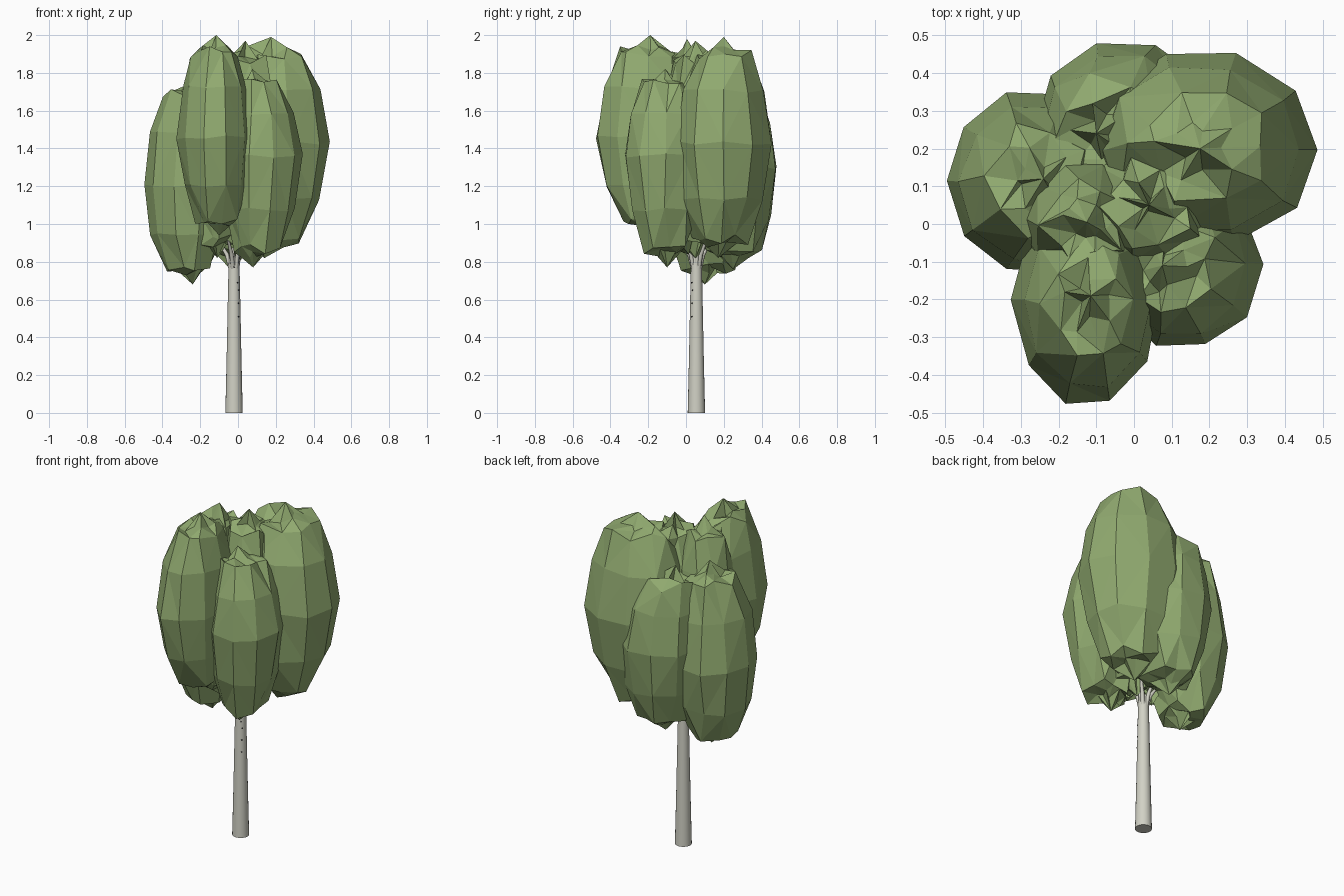
import bpy, bmesh, math, random
from mathutils import Vector

if "Cube" in bpy.data.objects:
    bpy.data.objects.remove(bpy.data.objects["Cube"])

random.seed(11)


def material(name, color):
    m = bpy.data.materials.new(name)
    m.diffuse_color = (*color, 1)
    m.use_nodes = True
    m.node_tree.nodes["Principled BSDF"].inputs["Base Color"].default_value = m.diffuse_color
    return m


LEAF = material("leaf_green", (0.28, 0.40, 0.16))
BARK = material("pale_bark", (0.64, 0.64, 0.56))
DARK = material("dark_bark", (0.03, 0.03, 0.03))


def finish(bm, name, mat, smooth=False):
    bmesh.ops.recalc_face_normals(bm, faces=bm.faces[:])
    mesh = bpy.data.meshes.new(name)
    bm.to_mesh(mesh)
    bm.free()
    ob = bpy.data.objects.new(name, mesh)
    bpy.context.collection.objects.link(ob)
    mesh.materials.append(mat)
    for p in mesh.polygons:
        p.use_smooth = smooth and len(p.vertices) == 4
    return ob


def loft(bm, rings, start=None, end=None):
    """Skin equal vertex rings, closing each end with a fan or a flat cap."""
    n = len(rings[0])
    for a, b in zip(rings, rings[1:]):
        for i in range(n):
            bm.faces.new((a[i], a[(i + 1) % n], b[(i + 1) % n], b[i]))
    for ring, tip in ((rings[0], start), (rings[-1], end)):
        if tip is None:
            bm.faces.new(ring)
        else:
            for i in range(n):
                bm.faces.new((tip, ring[i], ring[(i + 1) % n]))


def clump(name, top, mid, bottom, rx, ry, n=10):
    """Tall faceted leaf mass with ragged ends; axis bends from top to bottom."""
    top, mid, bottom = Vector(top), Vector(mid), Vector(bottom)
    bm = bmesh.new()
    rings = []
    # latitude, radius factor, raggedness
    for lat, r, rag in ((76, 0.26, 0.3), (57, 0.56, 0.1), (29, 0.85, 0), (0, 1, 0),
                        (-29, 0.85, 0), (-57, 0.56, 0.1), (-76, 0.26, 0.3)):
        s = math.sin(math.radians(lat))
        tip = top if s > 0 else bottom
        z = mid.z + (tip.z - mid.z) * abs(s)
        if abs(lat) > 60:
            z -= 0.06 * s
        axis = mid.lerp(tip, s * s * 0.8)
        ring = []
        for i in range(n):
            a = math.tau * i / n
            # end rings alternate in and out to form the spiky crown
            w = r * (1 + (rag if i % 2 else -rag))
            j, jz = (0.02, 0.03) if rag else (0.007, 0.012)
            ring.append(bm.verts.new((
                axis.x + rx * w * math.cos(a) + random.uniform(-j, j),
                axis.y + ry * w * math.sin(a) + random.uniform(-j, j),
                z + random.uniform(-jz, jz))))
        rings.append(ring)
    loft(bm, rings, bm.verts.new(top), bm.verts.new(bottom))
    bmesh.ops.triangulate(bm, faces=[f for f in bm.faces if len(f.verts) == 4])
    return finish(bm, name, LEAF)


def limb(name, points, radii, n, mat=BARK):
    """Tapered round limb along a path."""
    bm = bmesh.new()
    pts = [Vector(p) for p in points]
    rings = []
    for k, (p, r) in enumerate(zip(pts, radii)):
        d = pts[min(k + 1, len(pts) - 1)] - pts[max(k - 1, 0)]
        q = Vector((0, 0, 1)).rotation_difference(d)
        rings.append([bm.verts.new(p + q @ Vector((r * math.cos(math.tau * i / n),
                                                   r * math.sin(math.tau * i / n), 0)))
                      for i in range(n)])
    loft(bm, rings)
    return finish(bm, name, mat, smooth=True)


# Leaf masses
clump("leaves_back_right", (0.175, 0.2, 1.99), (0.18, 0.2, 1.43), (0.14, 0.17, 0.82), 0.31, 0.265)
clump("leaves_front", (-0.115, -0.19, 2.0), (-0.125, -0.205, 1.46), (-0.10, -0.15, 0.94), 0.195, 0.28)
clump("leaves_front_right", (0.075, -0.11, 1.82), (0.13, -0.11, 1.36), (0.08, -0.1, 0.77), 0.21, 0.225)
clump("leaves_left", (-0.24, 0.12, 1.78), (-0.27, 0.11, 1.2), (-0.24, 0.1, 0.68), 0.23, 0.245)
clump("leaves_back_left", (-0.1, 0.24, 1.76), (-0.02, 0.24, 1.3), (-0.04, 0.25, 0.76), 0.245, 0.25)
clump("leaves_center_left", (-0.125, 0.005, 1.98), (-0.13, 0.01, 1.42), (-0.11, 0.02, 0.82), 0.18, 0.18)
clump("leaves_center", (0.04, 0.05, 1.97), (0.05, 0.06, 1.4), (0.02, 0.05, 0.82), 0.2, 0.19)

# Trunk
TX, TY = -0.021, 0.055
limb("trunk", [(TX, TY, 0), (TX, TY, 0.3), (TX, TY, 0.6), (TX, TY, 0.83)],
     [0.046, 0.039, 0.033, 0.028], 20)

# Branches fanning from the trunk top into the leaves
for i, (x, y) in enumerate([(0.14, 0.19), (-0.1, -0.17), (0.08, -0.1),
                            (-0.24, 0.1), (-0.06, 0.25), (0.04, 0.06)]):
    d = Vector((x - TX, y - TY, 0))
    base = Vector((TX, TY, 0.76)) + d.normalized() * 0.017
    limb(f"branch_{i + 1}", [base, base + d * 0.1 + Vector((0, 0, 0.08)),
                             base + d * 0.3 + Vector((0, 0, 0.15))],
         [0.012, 0.011, 0.007], 8)

# Small dark knots on the trunk
for i, (z, deg) in enumerate([(0.51, -45), (0.58, -45), (0.65, -40), (0.69, -50), (0.77, -90)]):
    a = math.radians(deg)
    out = Vector((math.cos(a), math.sin(a), 0))
    r = 0.046 - 0.0217 * z
    p = Vector((TX, TY, z)) + out * (r - 0.004)
    limb(f"knot_{i + 1}", [p, p + out * 0.006], [0.005, 0.004], 6, DARK)
